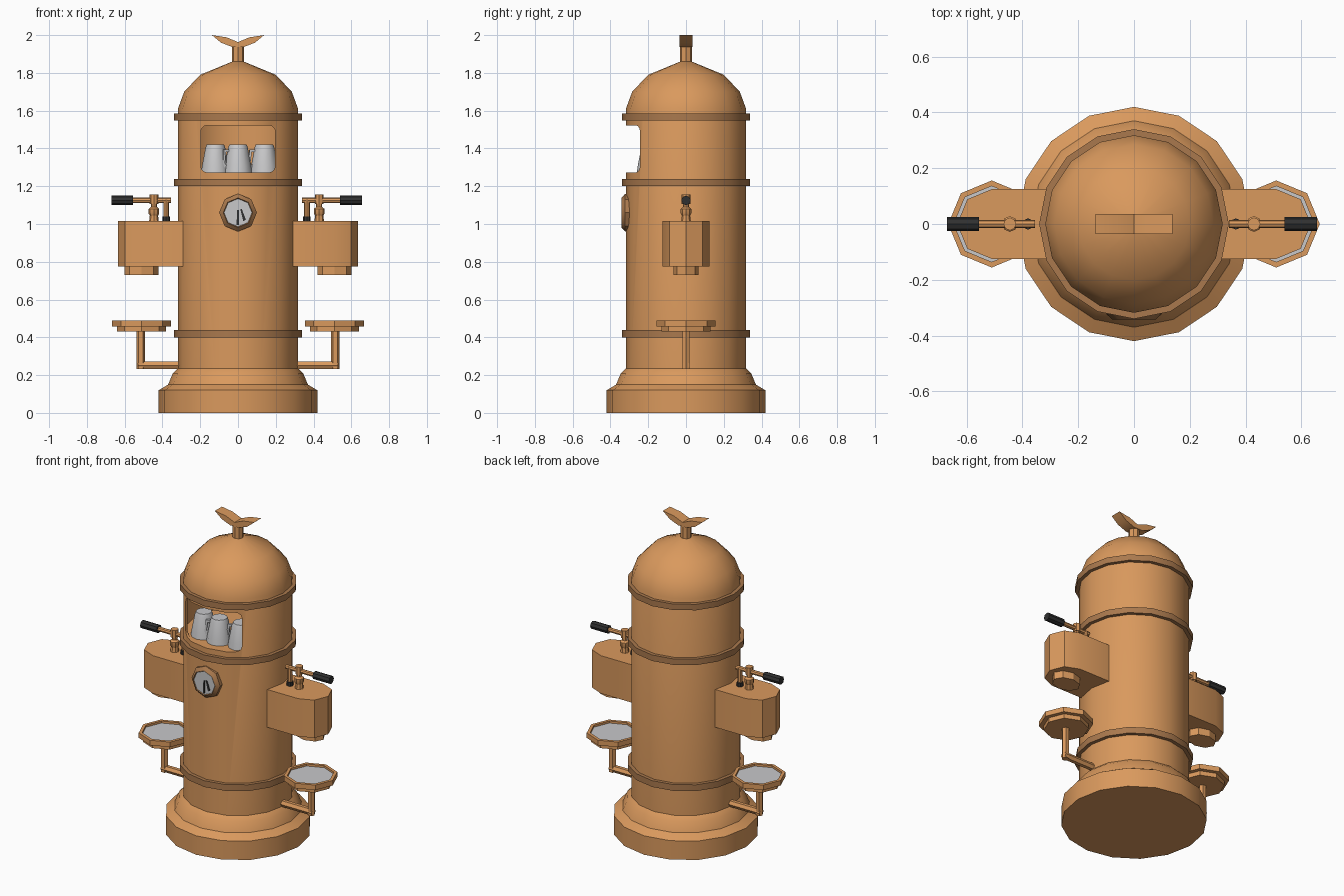
import bpy, bmesh, math
from mathutils import Matrix, Vector

if "Cube" in bpy.data.objects:
    bpy.data.objects.remove(bpy.data.objects["Cube"])


def material(name, rgb):
    m = bpy.data.materials.new(name)
    m.diffuse_color = (*rgb, 1)
    m.use_nodes = True
    m.node_tree.nodes["Principled BSDF"].inputs["Base Color"].default_value = m.diffuse_color
    return m


COPPER = material("copper", (0.70, 0.32, 0.11))
DARK_COPPER = material("dark copper", (0.40, 0.19, 0.075))
SILVER = material("silver", (0.58, 0.58, 0.59))
BLACK = material("black", (0.03, 0.03, 0.03))


def finish(bm, name, mat, matrix):
    bmesh.ops.recalc_face_normals(bm, faces=bm.faces)
    bm.transform(matrix)
    me = bpy.data.meshes.new(name)
    bm.to_mesh(me)
    bm.free()
    me.materials.append(mat)
    ob = bpy.data.objects.new(name, me)
    bpy.context.collection.objects.link(ob)
    return ob


def lathe(name, profile, n, mat, matrix=Matrix()):
    """Revolve (radius, height) points about z, with both ends capped."""
    bm = bmesh.new()
    rings = [[bm.verts.new((r * math.cos(2 * math.pi * i / n), r * math.sin(2 * math.pi * i / n), z))
              for i in range(n)] for r, z in profile]
    for a, b in zip(rings, rings[1:]):
        for i in range(n):
            j = (i + 1) % n
            bm.faces.new((a[i], a[j], b[j], b[i]))
    bm.faces.new(rings[0])
    bm.faces.new(rings[-1])
    return finish(bm, name, mat, matrix)


def prism(name, outline, lo, hi, mat, axis="z", matrix=Matrix()):
    """Extrude a 2D outline along z (outline in xy) or y (outline in xz)."""
    put = (lambda u, v, w: (u, v, w)) if axis == "z" else (lambda u, v, w: (u, w, v))
    bm = bmesh.new()
    a = [bm.verts.new(put(u, v, lo)) for u, v in outline]
    b = [bm.verts.new(put(u, v, hi)) for u, v in outline]
    for i in range(len(a)):
        j = (i + 1) % len(a)
        bm.faces.new((a[i], a[j], b[j], b[i]))
    bm.faces.new(a)
    bm.faces.new(b)
    return finish(bm, name, mat, matrix)


def rod(name, p, q, r, n, mat):
    """Straight bar from p to q."""
    d = Vector(q) - Vector(p)
    m = Matrix.Translation(p) @ d.to_track_quat("Z", "Y").to_matrix().to_4x4()
    return lathe(name, [(r, 0), (r, d.length)], n, mat, m)


def at(x, y, z):
    return Matrix.Translation((x, y, z))


# stepped base, boiler body with dome
lathe("base", [(0.42, 0), (0.42, 0.12), (0.37, 0.15), (0.345, 0.21), (0.318, 0.235)], 16, COPPER)
body = lathe("body", [(0.318, 0.2), (0.318, 1.61), (0.285, 1.70), (0.20, 1.79), (0.03, 1.86)], 16, COPPER)

# cup niche: hollow chamber plus rounded window opening
window = []
for cx, cz, start in ((0.165, 1.49, 0), (-0.165, 1.49, 90), (-0.165, 1.305, 180), (0.165, 1.305, 270)):
    for k in range(4):
        a = math.radians(start + 30 * k)
        window.append((cx + 0.032 * math.cos(a), cz + 0.032 * math.sin(a)))
cutters = [lathe("chamber_cutter", [(0.302, 1.27), (0.302, 1.53)], 16, COPPER),
           prism("window_cutter", window, -0.5, -0.1, COPPER, "y")]
for c in cutters:
    mod = body.modifiers.new("cut", "BOOLEAN")
    mod.operation, mod.solver, mod.object = "DIFFERENCE", "EXACT", c
    bpy.context.view_layer.objects.active = body
    bpy.ops.object.modifier_apply(modifier=mod.name)
    bpy.data.objects.remove(c)

# trim bands
for i, z in enumerate((0.40, 1.20, 1.548)):
    lathe(f"band_{i}", [(0.30 if i == 0 else 0.31, z), (0.34, z), (0.34, z + 0.04), (0.31, z + 0.04),
                        (0.31, z)][1:3], 16, DARK_COPPER) if i == 0 else \
        lathe(f"band_{i}", [(0.34, z), (0.34, z + 0.038)], 16, DARK_COPPER)

# finial with spread wings
lathe("finial_stem", [(0.032, 1.84), (0.032, 1.945)], 8, COPPER)
half = [(0.06, 1.988), (0.138, 2.0), (0.09, 1.96), (0.03, 1.937)]
prism("finial_wings", [(0, 1.963)] + half + [(-x, z) for x, z in reversed(half)], -0.035, 0.035, COPPER, "y")

# upturned cups with handles
for i, (x, y, turn) in enumerate(((-0.12, -0.17, 20), (0, -0.185, 200), (0.14, -0.17, 190))):
    m = at(x, y, 1.27)
    lathe(f"cup_{i}", [(0.076, 0), (0.07, 0.04), (0.052, 0.135), (0.046, 0.15)], 12, SILVER, m)
    loop = [(0.065, 0.03), (0.09, 0.03), (0.08, 0.125), (0.05, 0.125),
            (0.05, 0.11), (0.07, 0.11), (0.077, 0.045), (0.065, 0.045)]
    prism(f"cup_handle_{i}", loop, -0.008, 0.008, SILVER, "y", m @ Matrix.Rotation(math.radians(turn), 4, "Z"))

# pressure gauge
gm = at(0, -0.30, 1.06) @ Matrix.Rotation(math.pi / 2, 4, "X")
lathe("gauge_bezel", [(0.1, 0), (0.1, 0.022), (0.078, 0.042), (0.074, 0.036)], 8, DARK_COPPER, gm)
lathe("gauge_face", [(0.074, 0.034), (0.074, 0.038)], 8, SILVER, gm)
prism("gauge_needle_long", [(-0.008, 0.995), (0.006, 0.995), (0.004, 1.075), (-0.004, 1.075)],
      -0.342, -0.337, BLACK, "y")
prism("gauge_needle_short", [(0.028, 1.015), (0.042, 1.022), (0.02, 1.08), (0.012, 1.078)],
      -0.342, -0.337, BLACK, "y")

for side, s in (("left", -1), ("right", 1)):
    # brew head with half-octagon end
    end = [(s * (0.51 + 0.124 * math.cos(math.radians(a))), 0.125 * math.sin(math.radians(a)))
           for a in (-90, -45, 0, 45, 90)]
    prism(side + "_brew_head", [(s * 0.29, -0.125)] + end + [(s * 0.29, 0.125)], 0.775, 1.015, COPPER)
    lathe(side + "_spout", [(0.09, 0.73), (0.09, 0.78)], 8, COPPER,
          at(s * 0.51, 0, 0) @ Matrix.Diagonal((1, 0.74, 1, 1)))

    # lever: post, bar, grip, stop pin (left one sits slightly further out)
    off = 0.015 if s < 0 else 0
    px = s * (0.43 + off)
    lathe(side + "_lever_post", [(0.026, 1.01), (0.022, 1.045), (0.028, 1.055), (0.028, 1.08),
                                 (0.016, 1.09), (0.016, 1.105), (0.023, 1.105), (0.023, 1.155)],
          8, COPPER, at(px, 0, 0))
    rod(side + "_lever_bar", (s * (0.34 + off), 0, 1.125), (s * (0.55 + off), 0, 1.125), 0.014, 8, COPPER)
    rod(side + "_lever_grip", (s * (0.54 + off), 0, 1.125), (s * (0.656 + off), 0, 1.125), 0.025, 8, BLACK)
    kx = s * (0.365 + off)
    rod(side + "_stop_pin", (kx, 0, 1.03), (kx, 0, 1.13), 0.015, 8, COPPER)
    rod(side + "_stop_foot", (kx, 0, 1.01), (kx, 0, 1.04), 0.02, 8, BLACK)

    # drip tray on a bent arm
    tm = at(s * 0.51, 0, 0)
    lathe(side + "_tray", [(0.13, 0.43), (0.13, 0.458), (0.156, 0.458), (0.156, 0.49),
                           (0.136, 0.49), (0.136, 0.47)], 8, COPPER, tm)
    lathe(side + "_tray_plate", [(0.136, 0.468), (0.136, 0.477)], 8, SILVER, tm)
    rod(side + "_arm_upright", (s * 0.515, 0, 0.232), (s * 0.515, 0, 0.44), 0.022, 6, COPPER)
    rod(side + "_arm_bar", (s * 0.29, 0, 0.252), (s * 0.53, 0, 0.252), 0.022, 6, COPPER)

# smooth round walls, keep corners sharp
bpy.ops.object.select_all(action="SELECT")
bpy.context.view_layer.objects.active = body
bpy.ops.object.shade_smooth_by_angle(angle=math.radians(32))
